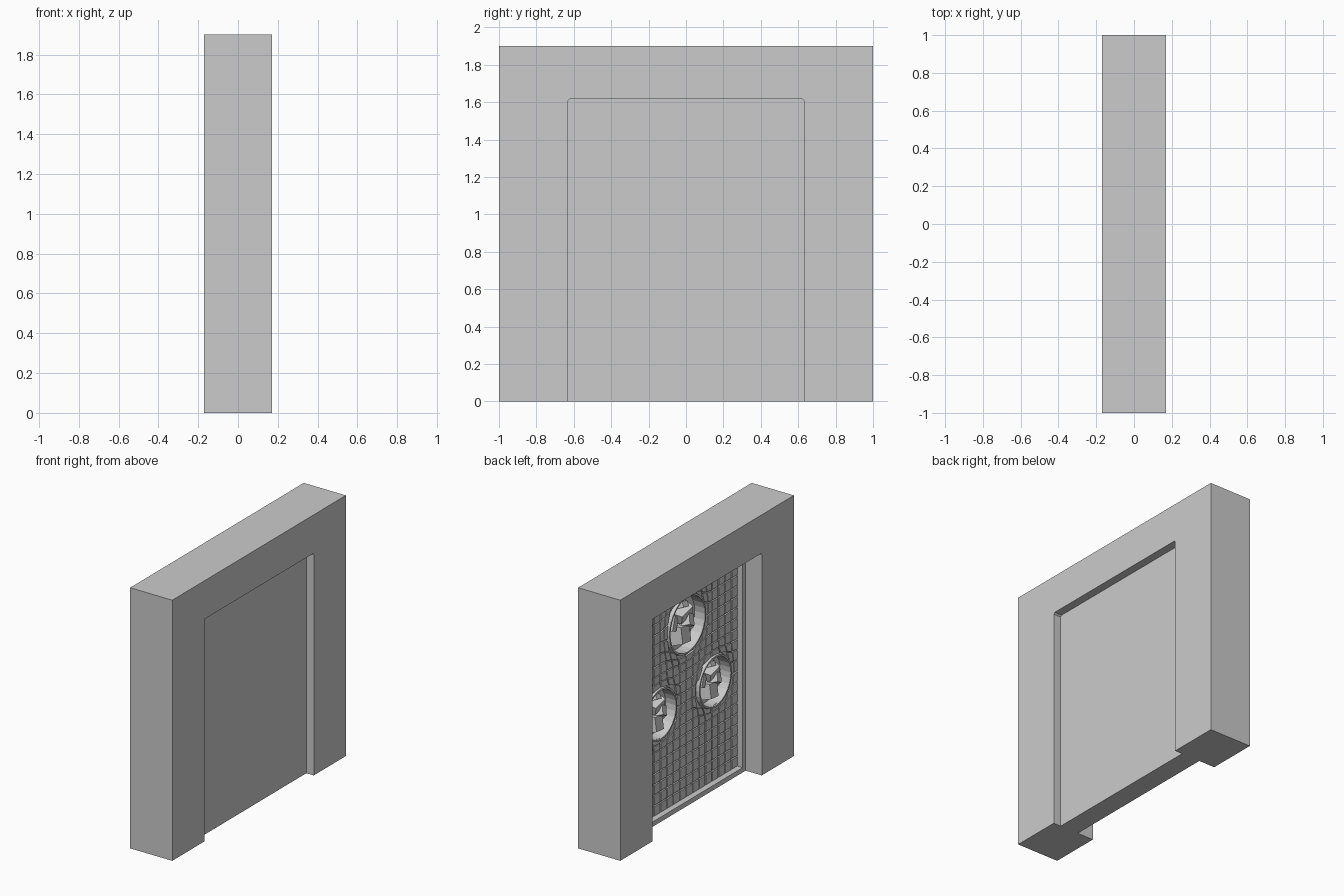
import bpy, bmesh, math
from mathutils import Vector, Matrix

if "Cube" in bpy.data.objects:
    bpy.data.objects.remove(bpy.data.objects["Cube"])

# hole centre y, centre z, radius
HOLES = [(0.0, 1.30, 0.20), (-0.32, 0.76, 0.175), (0.31, 0.76, 0.175)]
PANEL_X, BACK_X, LIP_X = 0.01, 0.11, -0.04


def finish(name, bm):
    bmesh.ops.recalc_face_normals(bm, faces=bm.faces[:])
    me = bpy.data.meshes.new(name)
    bm.to_mesh(me)
    bm.free()
    ob = bpy.data.objects.new(name, me)
    bpy.context.collection.objects.link(ob)
    return ob


def prism(bm, pts, x0, x1):
    """Extrude a (y, z) outline along x."""
    a = [bm.verts.new((x0, y, z)) for y, z in pts]
    b = [bm.verts.new((x1, y, z)) for y, z in pts]
    bm.faces.new(a)
    bm.faces.new(b[::-1])
    for i in range(len(pts)):
        j = (i + 1) % len(pts)
        bm.faces.new((a[i], a[j], b[j], b[i]))


def rect(y0, y1, z0, z1):
    return [(y0, z0), (y1, z0), (y1, z1), (y0, z1)]


# outer doorway wall
bm = bmesh.new()
prism(bm, [(-1, 0), (-0.63, 0), (-0.63, 1.61), (-0.62, 1.62), (0.62, 1.62), (0.63, 1.61),
           (0.63, 0), (1, 0), (1, 1.9), (-1, 1.9)], -0.17, 0.17)
finish("outer_wall", bm)

# inner panel with three round recesses
bm = bmesh.new()
prism(bm, rect(-0.63, 0.63, 0, 1.62), PANEL_X, BACK_X)
panel = finish("inner_panel", bm)
for y, z, r in HOLES:
    bpy.ops.mesh.primitive_cylinder_add(vertices=28, radius=r, depth=0.2,
                                        location=(-0.03, y, z), rotation=(0, math.pi / 2, 0))
    cutter = bpy.context.object
    cutter.name = "recess_cutter"
    cutter.hide_render = True
    mod = panel.modifiers.new("recess", 'BOOLEAN')
    mod.operation, mod.object, mod.solver = 'DIFFERENCE', cutter, 'EXACT'
    bpy.context.view_layer.objects.active = panel
    bpy.ops.object.modifier_apply(modifier=mod.name)
    bpy.data.objects.remove(cutter)

# raised lip around the panel
bm = bmesh.new()
for r in (rect(-0.63, -0.595, 0, 1.62), rect(0.595, 0.63, 0, 1.62),
          rect(-0.595, 0.595, 0, 0.035), rect(-0.595, 0.595, 1.585, 1.62)):
    prism(bm, r, LIP_X, PANEL_X)
finish("panel_lip", bm)


# tiles, bent outward around each recess
def bend(y, z):
    for cy, cz, r in HOLES:
        d = math.hypot(y - cy, z - cz)
        reach, core = r * 1.5, r * 0.6
        if core <= d < reach:
            k = (r + (d - core) * (reach - r) / (reach - core)) / d
            return cy + (y - cy) * k, cz + (z - cz) * k
    return y, z


COLS, ROWS = 16, 20
bm = bmesh.new()
for i in range(COLS):
    for j in range(ROWS):
        w, h = 1.19 / COLS, 1.55 / ROWS
        y, z = -0.595 + i * w, 0.035 + j * h
        q = rect(y, y + w, z, z + h)
        if any(math.hypot(a - cy, b - cz) < r * 0.6 for a, b in q for cy, cz, r in HOLES):
            continue
        q = [bend(*p) for p in q]
        my, mz = sum(p[0] for p in q) / 4, sum(p[1] for p in q) / 4
        q = [(my + (a - my) * 0.88, mz + (b - mz) * 0.88) for a, b in q]
        prism(bm, q, PANEL_X - 0.012, PANEL_X + 0.002)
finish("wall_tiles", bm)


# thin rim round each recess
def rim(name, cy, cz, r):
    bm = bmesh.new()
    n = 28
    prof = [(PANEL_X + 0.005, r), (-0.015, r), (-0.015, r + 0.012), (PANEL_X + 0.005, r + 0.02)]
    rings = []
    for k in range(n):
        t = 2 * math.pi * k / n
        rings.append([bm.verts.new((x, cy + q * math.cos(t), cz + q * math.sin(t)))
                      for x, q in prof])
    for k in range(n):
        a, b = rings[k], rings[(k + 1) % n]
        for m in range(4):
            bm.faces.new((a[m], a[(m + 1) % 4], b[(m + 1) % 4], b[m]))
    finish(name, bm)


# angular chunks inside each recess: offset (x, y, z), size, tilt about x, tilt about y
CHUNKS = [((0.03, 0.02, -0.07), (0.09, 0.13, 0.15), 0.1, 0.15),
          ((0.03, 0.00, 0.07), (0.08, 0.17, 0.09), -0.25, -0.2),
          ((0.01, -0.03, 0.02), (0.07, 0.08, 0.10), 0.5, 0.3),
          ((0.05, 0.09, 0.03), (0.06, 0.06, 0.14), 0.3, 0.0),
          ((0.05, -0.08, -0.02), (0.05, 0.05, 0.16), -0.3, 0.1),
          ((0.04, -0.01, 0.13), (0.06, 0.08, 0.05), 0.2, 0.4)]


def chunks(name, cy, cz, r):
    bm = bmesh.new()
    s = r / 0.2
    for off, size, ax, ay in CHUNKS:
        o = Vector((off[0], cy + off[1] * s, cz + off[2] * s))
        m = (Matrix.Translation(o) @ Matrix.Rotation(ax, 4, 'X') @ Matrix.Rotation(ay, 4, 'Y')
             @ Matrix.Diagonal((size[0], size[1] * s, size[2] * s, 1)))
        made = bmesh.ops.create_cube(bm, size=1, matrix=m)["verts"]
        c = o
        for v in made:  # taper the exposed side
            if v.co.x < c.x:
                v.co.y += (c.y - v.co.y) * 0.25
                v.co.z += (c.z - v.co.z) * 0.25
    finish(name, bm)


for i, hole in enumerate(HOLES, 1):
    rim(f"recess_rim_{i}", *hole)
    chunks(f"recess_chunks_{i}", *hole)
